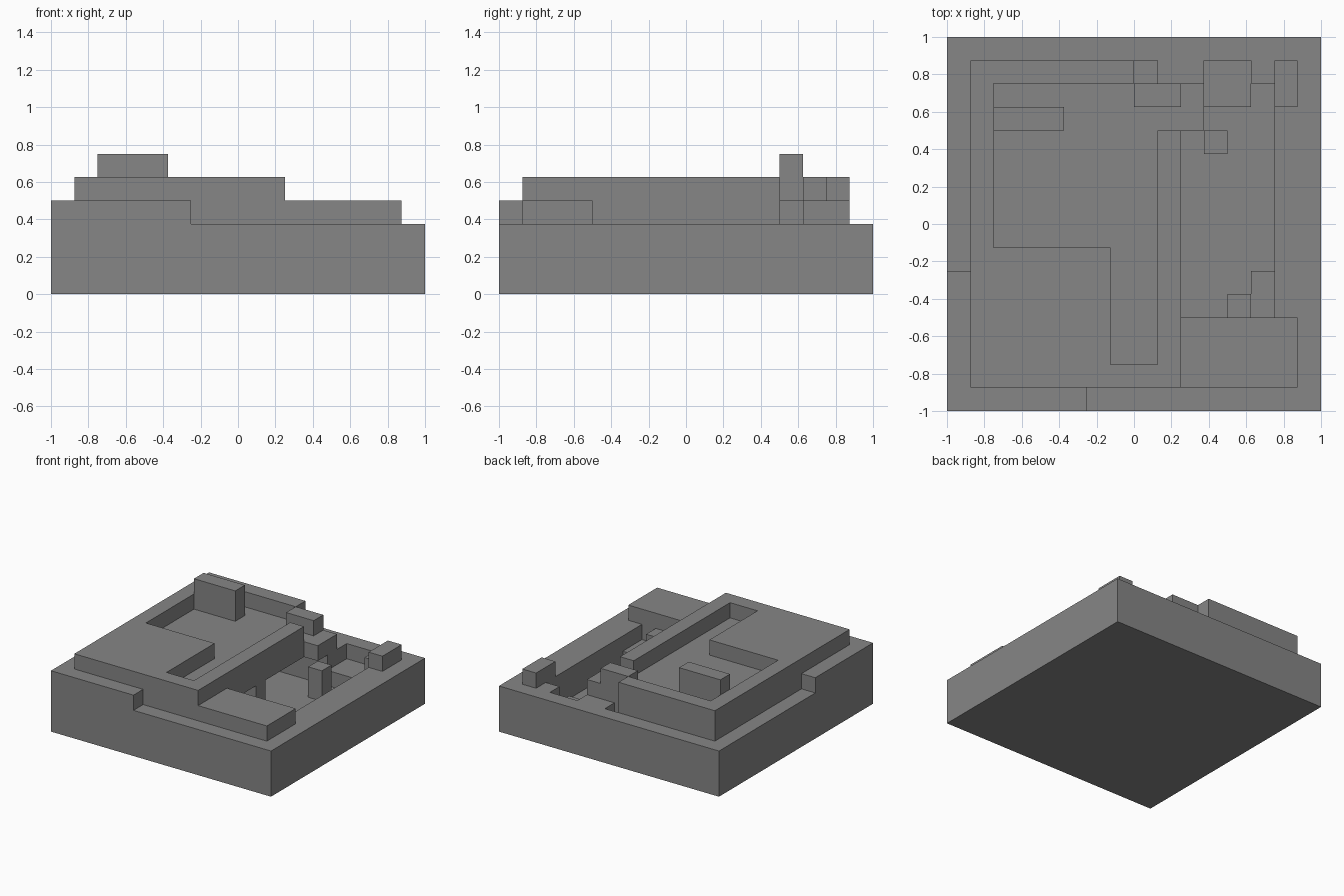
import bpy

cube = bpy.data.objects.get("Cube")
if cube:
    bpy.data.objects.remove(cube, do_unlink=True)

stone = bpy.data.materials.new("stone_grey")
stone.use_nodes = True
GREY = (0.24, 0.24, 0.24, 1)
stone.diffuse_color = GREY
stone.node_tree.nodes["Principled BSDF"].inputs["Base Color"].default_value = GREY

U = 0.125  # one grid cell; the model is 16 cells wide


def box(name, x, y, z):
    """Box spanning cell ranges x, y, z (x and y measured from the centre)."""
    spans = (x, y, z)
    bpy.ops.mesh.primitive_cube_add(size=1, location=[(a + b) / 2 * U for a, b in spans])
    ob = bpy.context.object
    ob.name = name
    ob.scale = [(b - a) * U for a, b in spans]
    bpy.ops.object.transform_apply(location=True, rotation=False, scale=True)
    ob.data.materials.append(stone)
    return ob


def carve(ob, name, x, y, z):
    """Subtract a box from an object."""
    cutter = box(name, x, y, z)
    mod = ob.modifiers.new(name, 'BOOLEAN')
    mod.operation = 'DIFFERENCE'
    mod.solver = 'EXACT'
    mod.object = cutter
    bpy.context.view_layer.objects.active = ob
    bpy.ops.object.modifier_apply(modifier=name)
    bpy.data.objects.remove(cutter, do_unlink=True)


# Base with the sunken yard, which runs on under the raised terrace
base = box("base_slab", (-8, 8), (-8, 8), (0, 3))
carve(base, "yard_pit", (-2, 6), (-4, 5), (1, 4))
carve(base, "pit_corner", (5, 6), (4, 6), (1, 4))
carve(base, "shelf_recess", (3, 5), (4, 7), (2, 4))
carve(base, "back_shaft", (0, 1), (6, 7), (1, 4))

# Raised terrace with a shallow walled recess and an open back corner
terrace = box("terrace", (-7, 2), (-7, 7), (3, 5))
carve(terrace, "main_recess", (-6, 1), (-1, 6), (4, 6))
carve(terrace, "front_recess", (-1, 1), (-6, 0), (4, 6))
carve(terrace, "side_opening", (0, 3), (4, 6), (4, 6))
carve(terrace, "back_notch", (0, 3), (6, 8), (2, 6))

# Blocks standing on the terrace and the rim
box("tall_block", (-6, -3), (4, 5), (4, 6))
box("back_block", (0, 2), (5, 6), (4, 5))
box("landing", (2, 3), (4, 6), (3, 4))
box("corner_block", (6, 7), (5, 7), (3, 4))
box("front_platform", (2, 7), (-7, -4), (3, 4))
box("front_curb", (-8, -2), (-8, -7), (3, 4))
box("side_curb", (-8, -7), (-7, -2), (3, 4))

# Post, pillar and steps inside the yard
box("yard_post", (3, 4), (3, 4), (1, 3))
box("terrace_pillar", (1, 2), (-1, 0), (1, 3))
box("upper_step", (4, 5), (-4, -3), (1, 3))
box("lower_step", (5, 6), (-4, -2), (1, 2))
